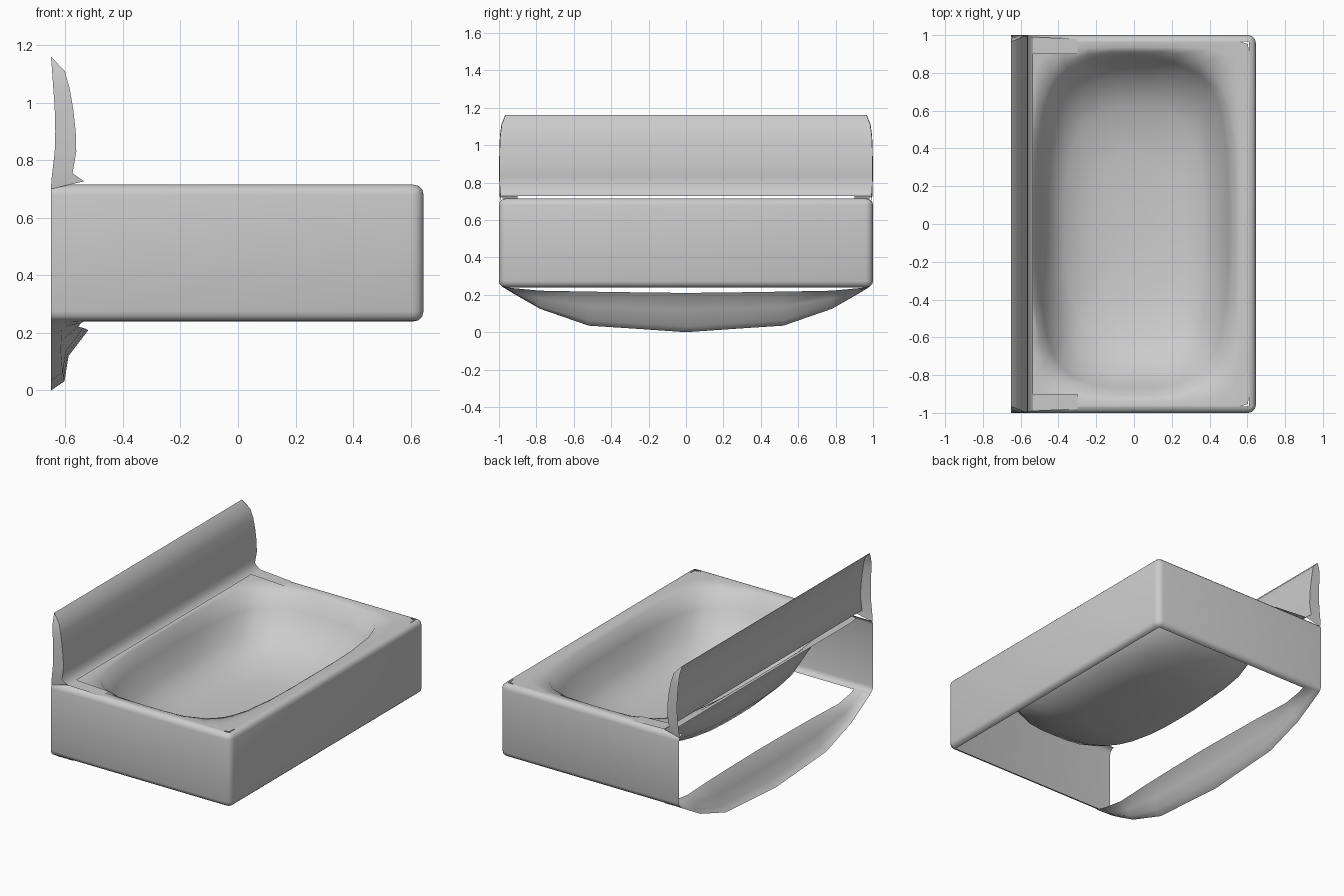
import bpy, math

if "Cube" in bpy.data.objects:
    bpy.data.objects.remove(bpy.data.objects["Cube"])


def loft(name, rows, closed=False, cap=False):
    """Skin a list of equally long point rows with quads."""
    n = len(rows[0])
    verts = [p for r in rows for p in r]
    faces = []
    for i in range(len(rows) - 1):
        for j in range(n if closed else n - 1):
            k = (j + 1) % n
            faces.append((i * n + j, i * n + k, (i + 1) * n + k, (i + 1) * n + j))
    if cap:
        faces.append(tuple((len(rows) - 1) * n + j for j in range(n)))
    me = bpy.data.meshes.new(name)
    me.from_pydata(verts, [], faces)
    me.polygons.foreach_set("use_smooth", [True] * len(me.polygons))
    ob = bpy.data.objects.new(name, me)
    bpy.context.collection.objects.link(ob)
    return ob


ANGLES = []
for q in range(4):
    ANGLES += [math.radians(q * 90 + a) for a in (0, 12, 24, 36, 42.5, 45, 47.5, 54, 66, 78)]


def ring(cx, a, b, power, z):
    """Superellipse ring: high power is a rectangle, low power an oval."""
    pts = []
    for t in ANGLES:
        c, s = math.cos(t), math.sin(t)
        r = (abs(c) ** power + abs(s) ** power) ** (-1 / power)
        pts.append((cx + a * r * c, b * r * s, z))
    return pts


# Deck and bowl
loft("deck_and_bowl", [
    ring(0.02, 0.592, 0.967, 45, 0.715),
    ring(0.01, 0.56, 0.935, 8, 0.714),
    ring(0.0, 0.535, 0.91, 4, 0.70),
    ring(0.0, 0.50, 0.865, 3.6, 0.60),
    ring(0.0, 0.45, 0.77, 3.2, 0.475),
    ring(0.0, 0.37, 0.62, 2.8, 0.39),
    ring(0.0, 0.22, 0.38, 2.4, 0.35),
    ring(0.0, 0.08, 0.13, 2, 0.34),
], closed=True, cap=True)


# Front and side walls, rounded along the top, bottom and corners
def wall_row(inset, z):
    r = max(0.04 - inset, 0.004)
    X, Y = 0.645 - inset, 1 - inset
    half = [(-0.65, Y)]
    half += [(X - r + r * math.sin(t), Y - r + r * math.cos(t))
             for t in [math.radians(a) for a in (0, 30, 60, 90)]]
    return [(x, -y, z) for x, y in half] + [(x, y, z) for x, y in reversed(half)]


loft("side_walls", [wall_row(i, z) for i, z in (
    (0.035, 0.715), (0.018, 0.711), (0.005, 0.699), (0, 0.68),
    (0, 0.275), (0.005, 0.256), (0.018, 0.244), (0.035, 0.24))])

# Backsplash sheet: (x, z, half width)
SPLASH = [(-0.30, 0.7155, 0.98), (-0.535, 0.727, 0.99), (-0.575, 0.755, 0.995),
          (-0.562, 0.83, 0.997), (-0.564, 0.90, 0.997), (-0.573, 0.98, 0.996),
          (-0.585, 1.05, 0.993), (-0.602, 1.11, 0.985), (-0.65, 1.16, 0.965)]
loft("backsplash", [[(x, -w, z), (x, w, z)] for x, z, w in SPLASH[1:]])

# Backsplash ends and the raised foot at the deck corners
BACK = [(-0.65, 0.70), (-0.648, 0.735), (-0.637, 0.83), (-0.635, 0.90), (-0.637, 0.98),
        (-0.642, 1.05), (-0.646, 1.11), (-0.65, 1.16)]
for side, label in ((-1, "front"), (1, "rear")):
    loft("backsplash_end_" + label, [
        [(x, side * w, z), (bx, side * (w + 0.002), bz)]
        for (x, z, w), (bx, bz) in zip(SPLASH[1:], BACK)])
    loft("deck_foot_" + label, [
        [(x, side * 0.9, z), (x, side * w, z)] for x, z, w in SPLASH[:2]])

# Hanging skirt below the open back: (y, lower z, upper x, upper z)
SKIRT = [(0, 0.0, -0.52, 0.21), (0.26, 0.018, -0.527, 0.213), (0.52, 0.035, -0.537, 0.217),
         (0.78, 0.125, -0.555, 0.222), (0.92, 0.205, -0.545, 0.235), (0.985, 0.245, -0.53, 0.242)]
SKIRT = [(-y, *rest) for y, *rest in reversed(SKIRT[1:])] + SKIRT
loft("rear_skirt", [[
    (-0.65, y, zl),
    (-0.65 + (xu + 0.65) * 0.36, y, zl + (zu - zl) * 0.15),
    (-0.65 + (xu + 0.65) * 0.47, y, zl + (zu - zl) * 0.57),
    (xu, y, zu)] for y, zl, xu, zu in SKIRT])
